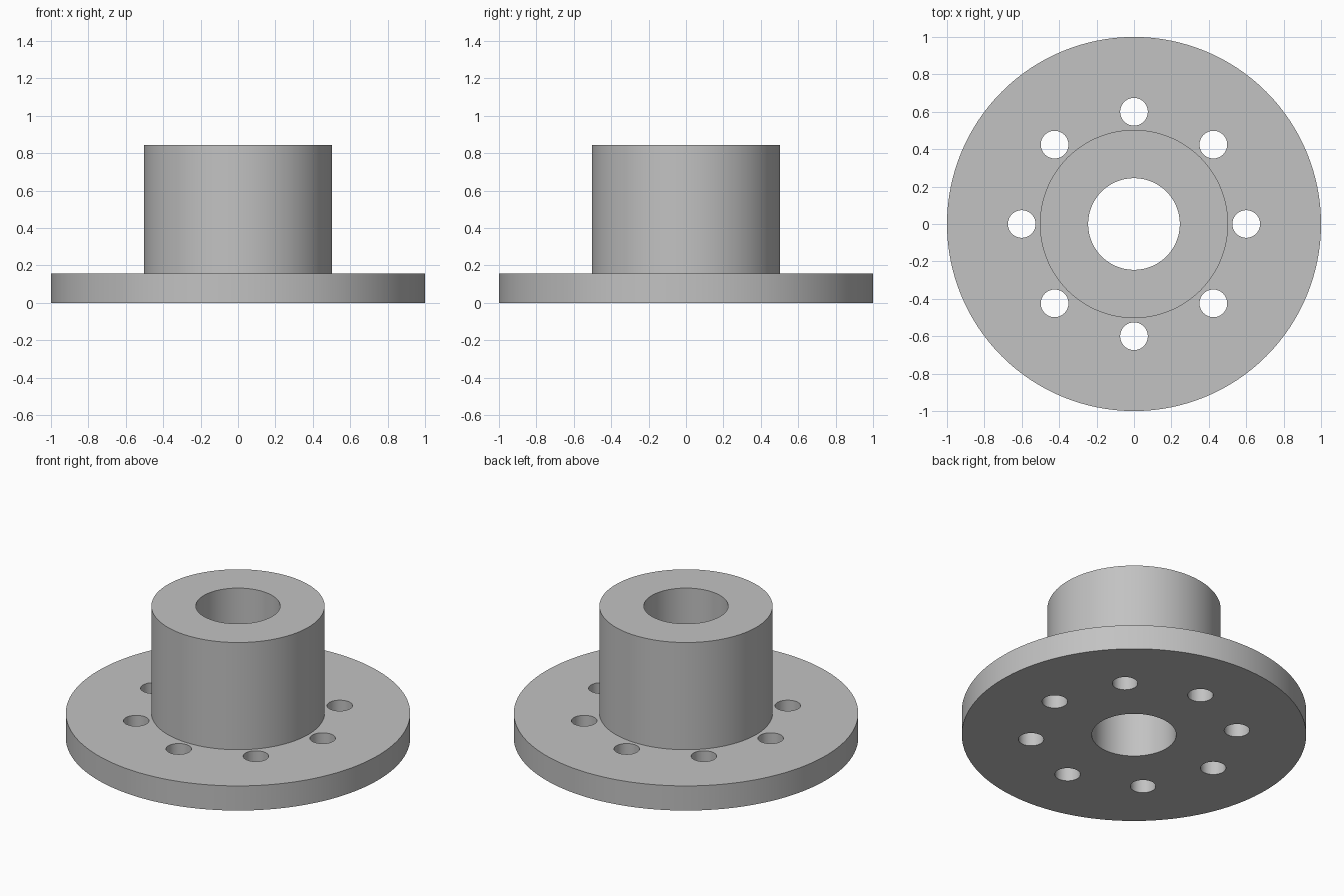
import bpy
import bmesh
from math import cos, sin, tau, radians
from mathutils import Matrix, Vector

cube = bpy.data.objects.get("Cube")
if cube:
    bpy.data.objects.remove(cube, do_unlink=True)

FLANGE_R, HUB_R, BORE_R = 1.0, 0.503, 0.245
FLANGE_H, TOTAL_H = 0.158, 0.845
BOLT_R, BOLT_CIRCLE, BOLTS = 0.074, 0.6, 8

grey = bpy.data.materials.new("plain grey")
grey.use_nodes = True
colour = (0.54, 0.54, 0.54, 1)
grey.diffuse_color = colour
grey.node_tree.nodes["Principled BSDF"].inputs["Base Color"].default_value = colour


def make_object(name, bm):
    bmesh.ops.recalc_face_normals(bm, faces=bm.faces)
    mesh = bpy.data.meshes.new(name)
    bm.to_mesh(mesh)
    bm.free()
    mesh.materials.append(grey)
    obj = bpy.data.objects.new(name, mesh)
    bpy.context.collection.objects.link(obj)
    return obj


# Flanged hub with a through bore: closed section turned around the z axis
section = [(BORE_R, 0), (FLANGE_R, 0), (FLANGE_R, FLANGE_H),
           (HUB_R, FLANGE_H), (HUB_R, TOTAL_H), (BORE_R, TOTAL_H)]
bm = bmesh.new()
verts = [bm.verts.new((r, 0, z)) for r, z in section]
edges = [bm.edges.new((v, verts[i - 1])) for i, v in enumerate(verts)]
bmesh.ops.spin(bm, geom=verts + edges, cent=Vector(), axis=Vector((0, 0, 1)),
               angle=tau, steps=128, use_merge=True)
bmesh.ops.remove_doubles(bm, verts=bm.verts, dist=0.0001)
hub = make_object("flanged_hub", bm)

# Ring of bolt hole cutters
bm = bmesh.new()
for i in range(BOLTS):
    a = tau * i / BOLTS
    place = Matrix.Translation((BOLT_CIRCLE * cos(a), BOLT_CIRCLE * sin(a), FLANGE_H / 2))
    bmesh.ops.create_cone(bm, cap_ends=True, segments=48, radius1=BOLT_R,
                          radius2=BOLT_R, depth=FLANGE_H * 2, matrix=place)
cutter = make_object("bolt_hole_cutter", bm)
cutter.hide_render = True

# Drill the holes and drop the cutter
drill = hub.modifiers.new("bolt_holes", 'BOOLEAN')
drill.operation = 'DIFFERENCE'
drill.solver = 'EXACT'
drill.object = cutter
bpy.ops.object.select_all(action='DESELECT')
hub.select_set(True)
bpy.context.view_layer.objects.active = hub
bpy.ops.object.modifier_apply(modifier=drill.name)
bpy.data.objects.remove(cutter, do_unlink=True)

bpy.ops.object.shade_smooth_by_angle(angle=radians(30))
